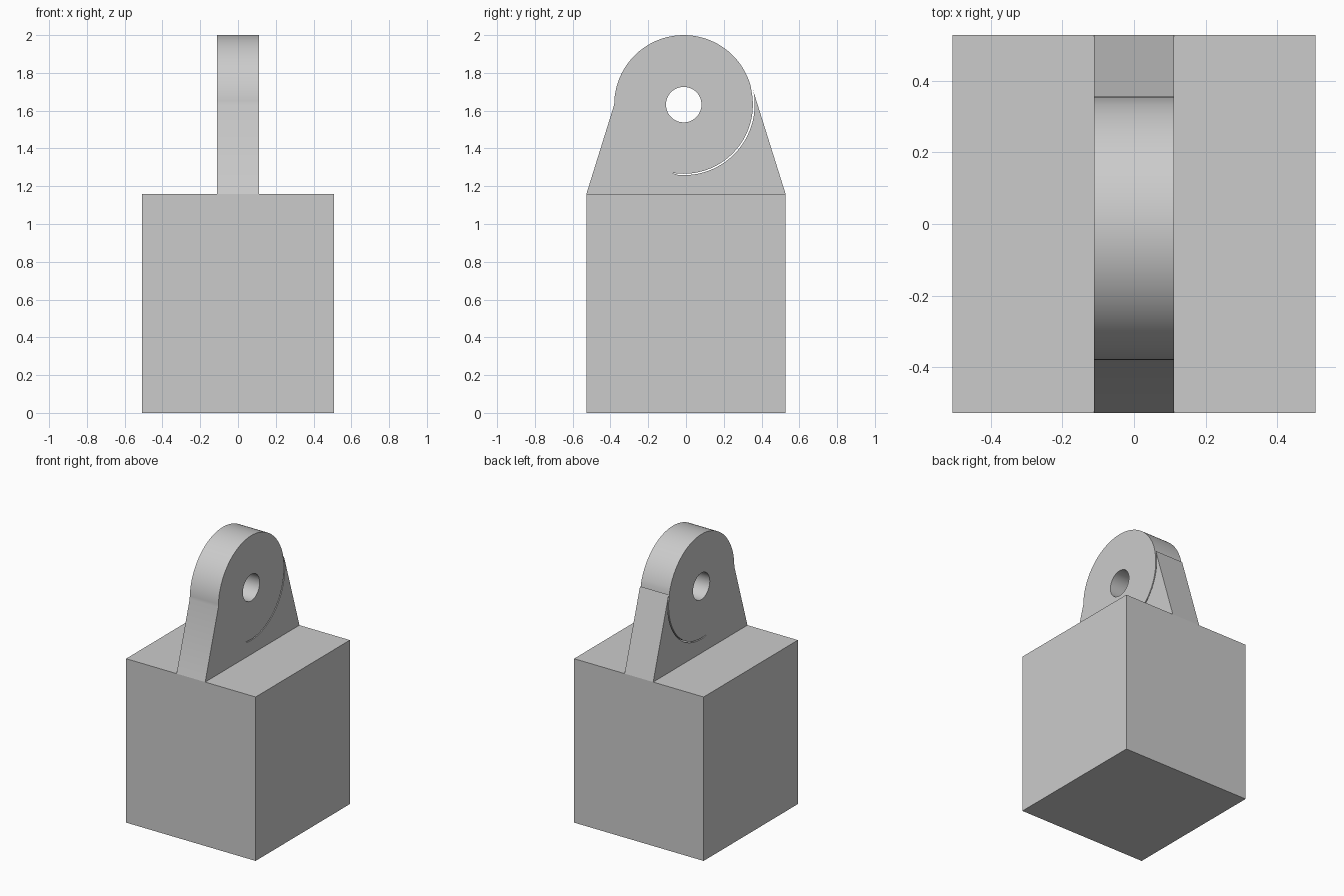
import bpy, bmesh
from math import sin, cos, radians

if "Cube" in bpy.data.objects:
    bpy.data.objects.remove(bpy.data.objects["Cube"])

CY, CZ = -0.012, 1.632      # eye centre of the lug
R = 0.368                   # eye radius
BASE_Z = 1.16


def arc(radius, a0, a1, n, grow=0.0):
    """Points around the eye centre in the YZ plane."""
    pts = []
    for i in range(n + 1):
        t = i / n
        a = radians(a0 + (a1 - a0) * t)
        r = radius + grow * t
        pts.append((CY + r * cos(a), CZ + r * sin(a)))
    return pts


def extrude_x(name, profile, half):
    """Prism from a YZ profile, spanning -half..half in X."""
    bm = bmesh.new()
    face = bm.faces.new([bm.verts.new((-half, y, z)) for y, z in profile])
    ext = bmesh.ops.extrude_face_region(bm, geom=[face])
    verts = [v for v in ext["geom"] if isinstance(v, bmesh.types.BMVert)]
    bmesh.ops.translate(bm, verts=verts, vec=(2 * half, 0, 0))
    bmesh.ops.recalc_face_normals(bm, faces=bm.faces)
    mesh = bpy.data.meshes.new(name)
    bm.to_mesh(mesh)
    bm.free()
    obj = bpy.data.objects.new(name, mesh)
    bpy.context.collection.objects.link(obj)
    return obj


# Solid base block
extrude_x("base_block", [(-0.527, 0), (0.527, 0), (0.527, BASE_Z), (-0.527, BASE_Z)], 0.507)

# Lug: tapered plate with a rounded eye and a thin curved slit under it
profile = [(-0.527, BASE_Z), (0.527, BASE_Z), (0.354, 1.712)]
profile += arc(R + 0.008, 8, -95, 32, -0.003)     # lower wall of the slit
profile += arc(R - 0.002, -100, 12, 34)           # upper wall of the slit
profile += arc(R, 16, 180, 48)                    # rounded top
lug = extrude_x("lug", profile, 0.112)

# Pin hole through the eye
cutter = extrude_x("pin_hole_cutter", arc(0.094, 0, 352.5, 47), 0.3)
cutter.hide_render = True
cutter.hide_set(True)
cut = lug.modifiers.new("pin_hole", 'BOOLEAN')
cut.operation = 'DIFFERENCE'
cut.solver = 'EXACT'
cut.object = cutter

# Bake the hole, then smooth the curved walls
bpy.context.view_layer.objects.active = lug
lug.select_set(True)
bpy.ops.object.modifier_apply(modifier=cut.name)
bpy.data.objects.remove(cutter)
bpy.ops.object.shade_smooth_by_angle(angle=radians(30))
